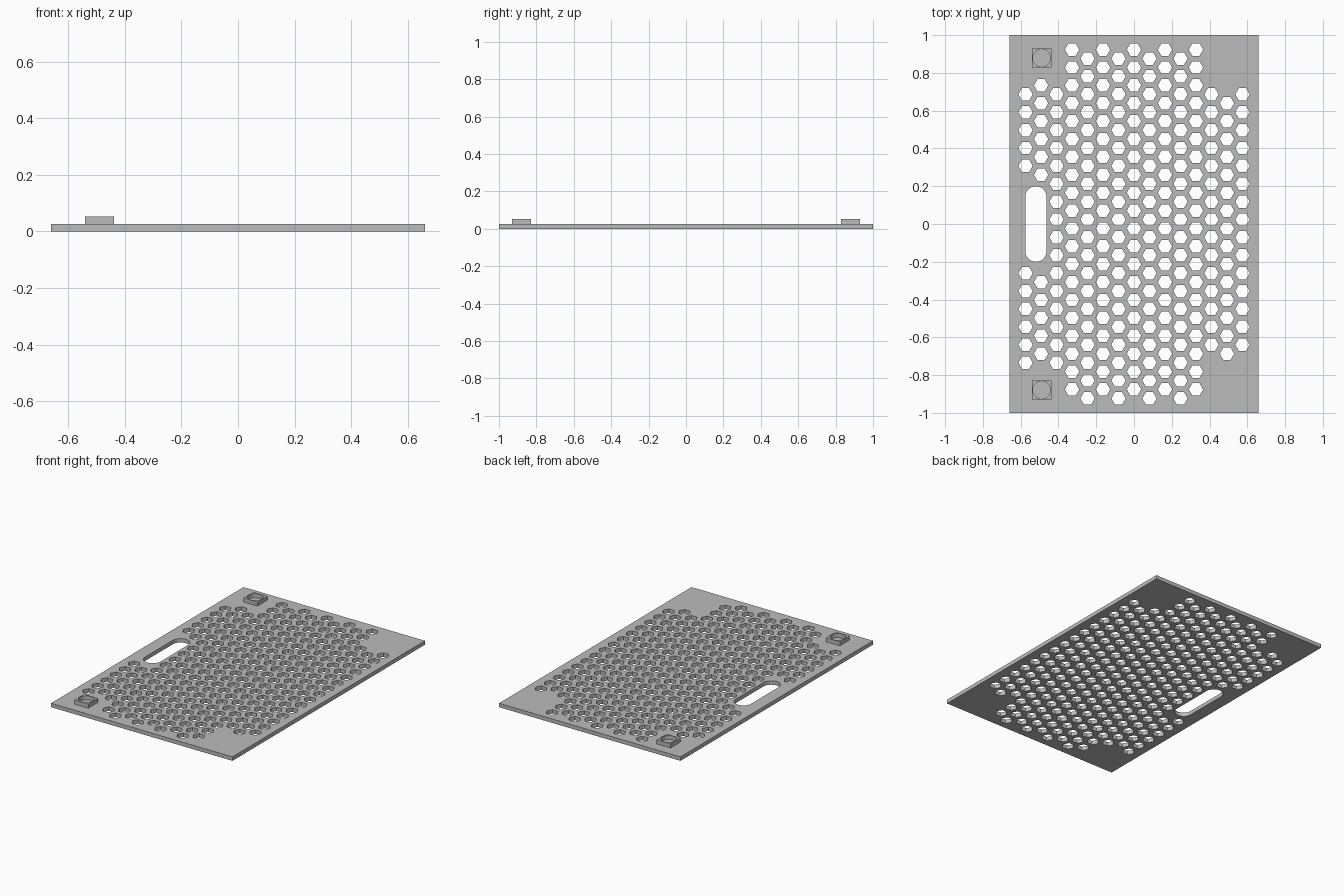
import bpy, bmesh
from math import cos, sin, pi, sqrt

if "Cube" in bpy.data.objects:
    bpy.data.objects.remove(bpy.data.objects["Cube"], do_unlink=True)

HALF_X, HALF_Y, THICK = 0.66, 1.0, 0.026
PITCH_X = 0.082
PITCH_Y = PITCH_X * 2 / sqrt(3)
HEX_R = 0.038
BOSS_X, BOSS_Y, BOSS_HALF, BOSS_TOP = -0.489, 0.879, 0.051, 0.053
SLOT_X, SLOT_R, SLOT_END = -0.519, 0.056, 0.2

grey = bpy.data.materials.new("light grey plastic")
grey.use_nodes = True
colour = (0.5, 0.5, 0.5, 1)
grey.diffuse_color = colour
grey.node_tree.nodes["Principled BSDF"].inputs["Base Color"].default_value = colour


def rectangle(x, y, hx, hy):
    return [(x - hx, y - hy), (x + hx, y - hy), (x + hx, y + hy), (x - hx, y + hy)]


def polygon(x, y, r, sides):
    return [(x + r * cos(2 * pi * i / sides), y + r * sin(2 * pi * i / sides))
            for i in range(sides)]


def slot(x, r, end, steps=16):
    # Two half circles joined by straight sides
    arc = [(r * cos(pi * i / steps), end - r + r * sin(pi * i / steps))
           for i in range(steps + 1)]
    return [(x + a, b) for a, b in arc] + [(x - a, -b) for a, b in arc]


def extruded(name, loops, z0, z1):
    # Filled flat outline (inner loops become holes), extruded and made a mesh
    curve = bpy.data.curves.new(name + "_outline", "CURVE")
    curve.dimensions = "2D"
    curve.fill_mode = "BOTH"
    curve.extrude = (z1 - z0) / 2
    for loop in loops:
        spline = curve.splines.new("POLY")
        spline.points.add(len(loop) - 1)
        for point, (x, y) in zip(spline.points, loop):
            point.co = (x, y, 0, 1)
        spline.use_cyclic_u = True
    helper = bpy.data.objects.new(name + "_helper", curve)
    bpy.context.collection.objects.link(helper)
    graph = bpy.context.evaluated_depsgraph_get()
    mesh = bpy.data.meshes.new_from_object(helper.evaluated_get(graph))
    bpy.data.objects.remove(helper)
    bpy.data.curves.remove(curve)

    bm = bmesh.new()
    bm.from_mesh(mesh)
    bmesh.ops.remove_doubles(bm, verts=bm.verts, dist=1e-5)
    bmesh.ops.translate(bm, verts=bm.verts, vec=(0, 0, (z0 + z1) / 2))
    bmesh.ops.recalc_face_normals(bm, faces=bm.faces)
    for face in bm.faces:
        face.smooth = False
    bm.to_mesh(mesh)
    bm.free()
    mesh.name = name
    mesh.materials.clear()
    mesh.materials.append(grey)
    obj = bpy.data.objects.new(name, mesh)
    bpy.context.collection.objects.link(obj)
    return obj


# Rows used by the shorter edge columns; the middle columns are full
edge_rows = {
    -7: [*range(2, 7), *range(12, 18)],
    -6: [*range(2, 8), *range(13, 18)],
    -5: range(2, 18),
    5: range(2, 17),
    6: range(3, 18),
    7: range(2, 17),
}

# Honeycomb plate with the handle slot
holes = [slot(SLOT_X, SLOT_R, SLOT_END)]
for column in range(-7, 8):
    top = 9.75 * PITCH_Y - (column % 2) * PITCH_Y / 2
    for row in edge_rows.get(column, range(20)):
        holes.append(polygon(column * PITCH_X, top - row * PITCH_Y, HEX_R, 6))
extruded("honeycomb_plate", [rectangle(0, 0, HALF_X, HALF_Y)] + holes, 0, THICK)

# Square bosses with round pockets
for name, y in (("front_boss", -BOSS_Y), ("back_boss", BOSS_Y)):
    extruded(name, [rectangle(BOSS_X, y, BOSS_HALF, BOSS_HALF),
                    polygon(BOSS_X, y, 0.047, 48)], THICK, BOSS_TOP)
